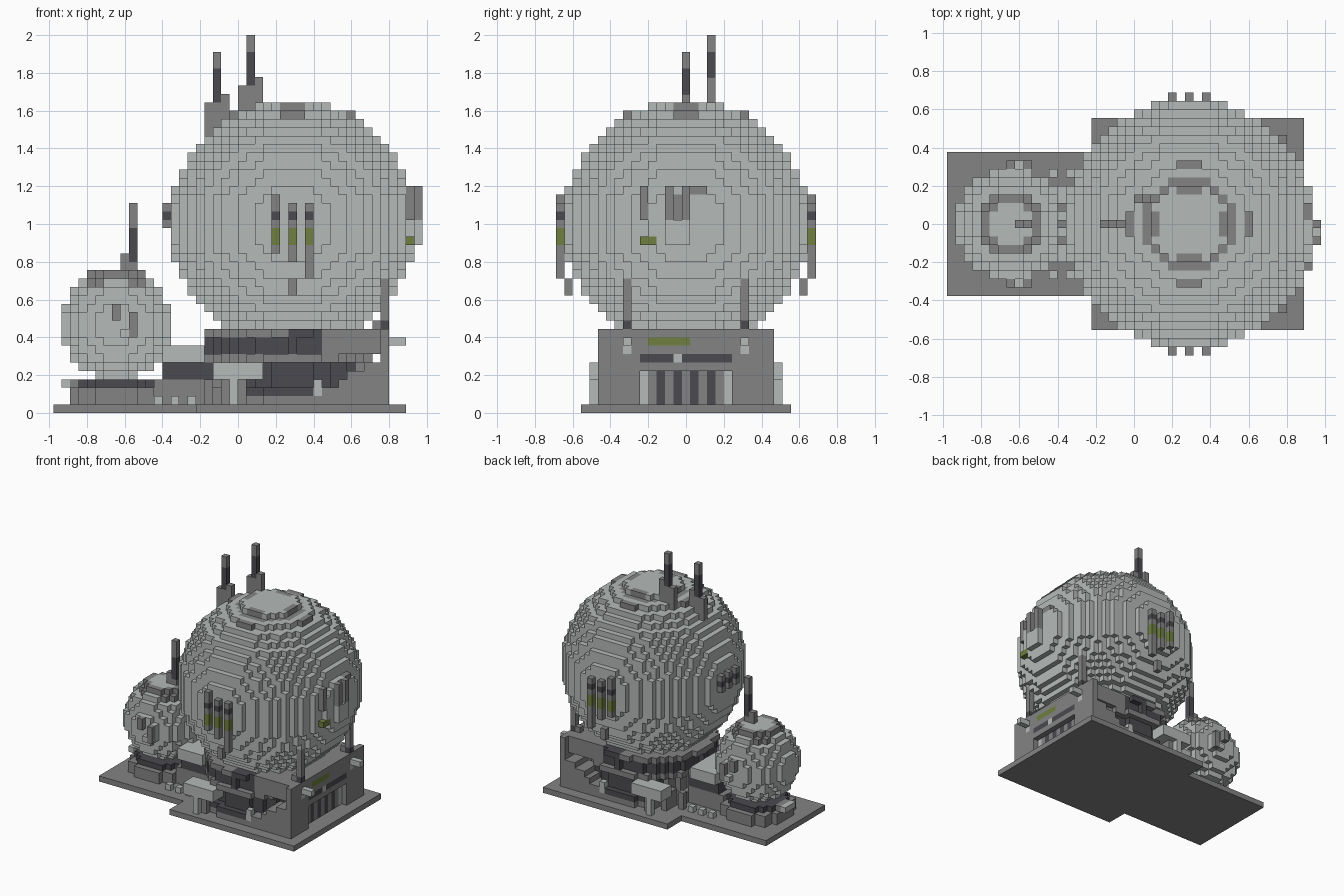
import bpy
import bmesh
from mathutils import Vector

cube = bpy.data.objects.get("Cube")
if cube:
    bpy.data.objects.remove(cube, do_unlink=True)

# Block grid: i counts along x from the left end, j is centred on y, k counts up
V = 2 / 45
CX = 28      # column of the main dome's axis
SX = 7       # column of the small dome's axis
LIGHT, GREY, DARK, GREEN = range(4)


def material(name, r, g, b):
    m = bpy.data.materials.new(name)
    m.use_nodes = True
    m.diffuse_color = (r, g, b, 1)
    m.node_tree.nodes["Principled BSDF"].inputs["Base Color"].default_value = (r, g, b, 1)
    return m


MATERIALS = [
    material("light stone", .46, .49, .48),
    material("mid grey stone", .23, .23, .23),
    material("dark slate", .07, .07, .08),
    material("olive green", .16, .21, .05),
]

cells = {}   # (i, j, k) -> (part name, colour)


def put(part, i, j, k, colour):
    cells[i, j, k] = (part, colour)


def box(part, ir, jr, kr, colour):
    """Fill inclusive ranges of blocks."""
    for i in range(ir[0], ir[1] + 1):
        for j in range(jr[0], jr[1] + 1):
            for k in range(kr[0], kr[1] + 1):
                put(part, i, j, k, colour)


def disc(part, ci, r2, kr, rule):
    """Fill a round slab; rule(i, j, k) gives the colour."""
    n = int(r2 ** .5)
    for k in range(kr[0], kr[1] + 1):
        for a in range(-n, n + 1):
            for j in range(-n, n + 1):
                if a * a + j * j <= r2:
                    put(part, ci + a, j, k, rule(ci + a, j, k))


def ball(part, ci, ck, n, r2):
    for c in range(-n, n + 1):
        disc(part, ci, r2 - c * c, (ck + c, ck + c), lambda i, j, k: LIGHT)


def flat(colour):
    return lambda i, j, k: colour


# Ground plates
box("small_plate", (0, 16), (-8, 8), (0, 0), GREY)
box("main_plate", (17, 41), (-12, 12), (0, 0), GREY)

# Main drum: recessed dark walls between projecting grey courses
disc("main_drum", CX, 88, (1, 5),
     lambda i, j, k: DARK if i > 21 and abs(j) > 4 and k > 1 else GREY)
disc("main_drum", CX, 110, (1, 2), lambda i, j, k: GREY if i < 23 or k == 1 else DARK)
disc("main_drum", CX, 110, (6, 6), flat(GREY))
disc("main_drum", CX, 100, (7, 8), lambda i, j, k: DARK if i < 32 else GREY)
disc("main_drum", CX, 108, (9, 9), lambda i, j, k: DARK if 27 < i < 32 else GREY)

# Stepped flanks beside the gate, with a canopy above
for s in (-1, 1):
    for i in range(31, 40):
        top = 1 + int((i - 30) * .6)
        for j in (7, 8, 9, 10):
            box("side_stairs", (i, i), (s * j, s * j), (1, top), GREY)
            if i > 32 and j < 10:
                box("canopy", (i, i), (s * j, s * j), (7, 9), GREY)
    for i in (18, 20, 22):
        box("drum_buttress", (i, i), sorted((s * 6, s * (i - 12))), (1, 3), GREY)

# Gate wall at the right end
box("gate_wall", (39, 39), (-10, 10), (1, 9), GREY)
box("gate_wall", (35, 38), (-6, 6), (7, 9), GREY)
box("gate_wall", (39, 39), (-5, 5), (6, 6), DARK)
for j in range(-5, 6):
    for k in range(1, 5):
        cells.pop((39, j, k), None)
    box("gate_bars", (38, 38), (j, j), (1, 5), (GREY, DARK, LIGHT)[1 if abs(j) in (1, 3) else 2 if j % 2 else 0])
put("gate_wall", 39, -1, 6, LIGHT)
box("gate_sign", (39, 39), (-4, 0), (8, 8), GREEN)
for j in range(-10, 11):
    cells.pop((38, j, 6), None)

# Gate pillars with light brackets
for j in (-7, 7):
    box("gate_pillar", (39, 39), (j, j), (1, 15), GREY)
    put("gate_pillar", 39, j, 10, DARK)
    put("gate_pillar", 38, j, 10, GREY)
    box("pillar_bracket", (40, 41), (j, j), (8, 8), LIGHT)
    put("pillar_bracket", 39, j, 7, LIGHT)

# Light porches on the long sides
for s in (-1, 1):
    j = sorted((s * 9, s * 11))
    box("porch", (19, 24), j, (4, 5), LIGHT)
    box("porch_post", (21, 21), (s * 11, s * 11), (1, 3), LIGHT)
    box("porch_post", (31, 31), (s * 10, s * 10), (2, 3), LIGHT)

# Main dome with its ringed cap
ball("main_dome", CX, 22, 14, 217)
for a in range(-6, 7):
    for j in range(-6, 7):
        d = a * a + j * j
        if d <= 31:
            put("dome_cap", CX + a, j, 35, GREY)
        if d in (16, 17):
            put("dome_cap", CX + a, j, 36, GREY)
for t in (-1, 0, 1):
    for s in (-7, 7):
        put("dome_cap", CX + t, s, 35, GREY)
        put("dome_cap", CX + s, t, 35, GREY)

# Barred windows on the front and back of the main dome
for s in (-1, 1):
    for i, low, high in ((26, 19, 25), (28, 18, 24), (30, 16, 24)):
        for k in range(low, high + 1):
            colour = DARK if k == 23 else GREEN if k in (20, 21) else GREY
            put("dome_window", i, s * 15, k, colour)
    box("dome_window", (28, 28), (s * 14, s * 14), (14, 15), GREY)

# Windows on the ends of the main dome
for j, i in ((-5, 42), (-2, 43), (0, 43)):
    box("right_window", (i, i), (j, j), (23, 26), GREY)
box("right_window", (42, 42), (-1, -1), (23, 25), GREY)
box("right_window", (42, 42), (1, 2), (26, 26), GREY)
box("right_window", (43, 43), (-2, 0), (20, 22), LIGHT)
box("right_window", (42, 42), (-5, -4), (20, 20), GREEN)
for j in (-2, 0, 2):
    box("left_window", (13, 13), (j, j), (22, 24), GREY)
    put("left_window", 13, j, 23, DARK)

# Small tower base and dome
disc("small_base", SX, 32, (1, 2), flat(GREY))
disc("small_base", SX, 22, (3, 3), flat(DARK))
for a in (-1, 1):
    for t in range(-1, 2):
        box("small_base", (SX + 6 * a, SX + 6 * a), (t, t), (3, 3), LIGHT)
        box("small_base", (SX + 5 * a, SX + 5 * a), (t, t), (2, 3), GREY)
ball("small_dome", SX, 10, 6, 42)
for a in range(-3, 4):
    for j in range(-3, 4):
        d = a * a + j * j
        if 6 < d <= 13:
            put("small_cap", SX + a, j, 16 if d < 11 else 15, GREY)
for s in (-7, 7):
    box("small_window", (7, 7), (s, s), (11, 12), GREY)
    box("small_window", (9, 9), (s, s), (9, 11), GREY)
    box("small_window", (8, 8), (s, s), (9, 9), LIGHT)

# Passage between the domes, and kerb blocks beside it
box("passage", (12, 18), (-3, 3), (1, 3), GREY)
box("passage", (13, 18), (-3, 3), (4, 5), DARK)
box("passage", (13, 17), (-4, 4), (6, 7), LIGHT)
for s in (-1, 1):
    for i in (12, 14, 16):
        box("kerb_block", (i, i), (s * 6, s * 6), (1, 1), LIGHT)


# Antennas: stepped foot, dark shaft, grey tip
def antenna(part, i, j, foot, shaft, tip, top, left, right):
    box(part, (i, i), (j, j), (foot, shaft - 1), GREY)
    box(part, (i, i), (j, j), (shaft, tip - 1), DARK)
    box(part, (i, i), (j, j), (tip, top), GREY)
    box(part, (i - 1, i - 1), (j, j), (foot, left), GREY)
    box(part, (i + 1, i + 1), (j, j), (foot, right), GREY)


antenna("left_antenna", 19, 0, 33, 37, 41, 42, 36, 37)
antenna("tall_antenna", 23, 3, 35, 39, 43, 44, 38, 39)
antenna("small_antenna", 9, 0, 17, 18, 22, 24, 18, 16)

# Mesh each part, keeping only the exposed block faces
AXES = [Vector((1, 0, 0)), Vector((0, 1, 0)), Vector((0, 0, 1))]
for part in sorted({p for p, c in cells.values()}):
    bm = bmesh.new()
    verts = {}

    def corner(p):
        key = tuple(round(2 * c) for c in p)
        if key not in verts:
            verts[key] = bm.verts.new(((p.x - 21.5) * V, p.y * V, (p.z + .5) * V))
        return verts[key]

    for pos, (owner, colour) in cells.items():
        if owner != part:
            continue
        centre = Vector(pos)
        for n in range(3):
            for s in (-1, 1):
                step = AXES[n] * s
                if tuple(int(c) for c in centre + step) in cells:
                    continue
                u, w = AXES[(n + 1) % 3] / 2, AXES[(n + 2) % 3] / 2 * s
                mid = centre + step / 2
                face = bm.faces.new([corner(mid + q) for q in (-u - w, u - w, u + w, w - u)])
                face.material_index = colour
    mesh = bpy.data.meshes.new(part)
    bm.to_mesh(mesh)
    bm.free()
    for m in MATERIALS:
        mesh.materials.append(m)
    bpy.context.collection.objects.link(bpy.data.objects.new(part, mesh))
